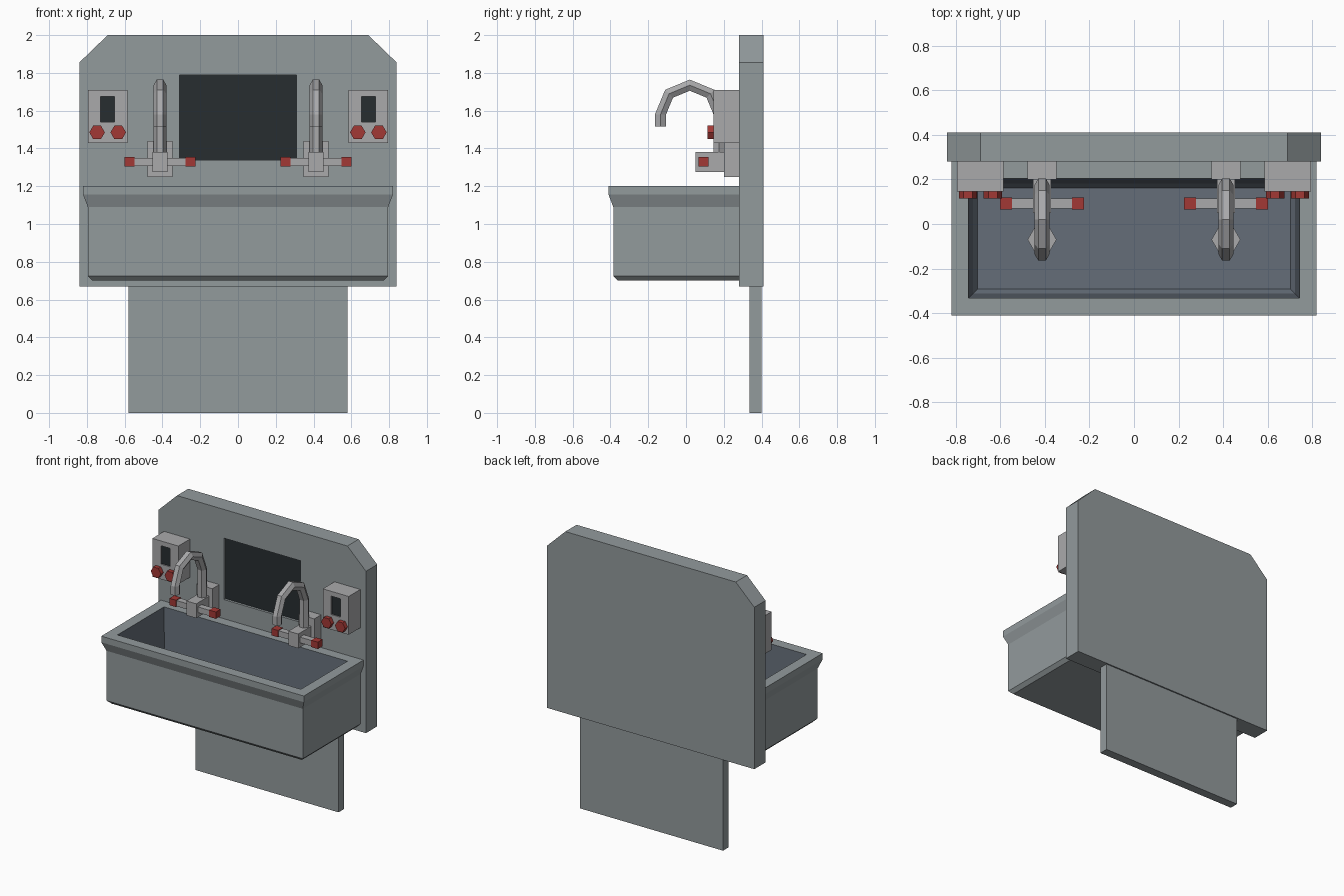
import bpy, bmesh, math
from mathutils import Vector, Matrix

if "Cube" in bpy.data.objects:
    bpy.data.objects.remove(bpy.data.objects["Cube"])


def material(name, rgb):
    m = bpy.data.materials.new(name)
    m.diffuse_color = (*rgb, 1)
    m.use_nodes = True
    m.node_tree.nodes["Principled BSDF"].inputs["Base Color"].default_value = m.diffuse_color
    return m


STEEL = material("steel", (0.29, 0.325, 0.335))
INNER = material("basin_inner", (0.13, 0.155, 0.19))
LIGHT = material("fixture_grey", (0.40, 0.40, 0.41))
DARK = material("dark_glass", (0.02, 0.026, 0.03))
RED = material("red", (0.36, 0.04, 0.035))


def finish(bm, name, *mats):
    bmesh.ops.recalc_face_normals(bm, faces=bm.faces)
    me = bpy.data.meshes.new(name)
    bm.to_mesh(me)
    bm.free()
    for m in mats:
        me.materials.append(m)
    ob = bpy.data.objects.new(name, me)
    bpy.context.collection.objects.link(ob)
    return ob


def box(name, x, y, z, mat):
    bm = bmesh.new()
    bmesh.ops.create_cube(bm, size=1)
    for v in bm.verts:
        v.co = [(a + b) / 2 + c * (b - a) for (a, b), c in zip((x, y, z), v.co)]
    return finish(bm, name, mat)


def loft(name, rings, mats, inner_from=None):
    """Bridge successive closed rings and cap both ends."""
    bm = bmesh.new()
    vs = [[bm.verts.new(p) for p in r] for r in rings]
    n = len(vs[0])
    for k, (a, b) in enumerate(zip(vs, vs[1:])):
        for i in range(n):
            f = bm.faces.new((a[i], a[(i + 1) % n], b[(i + 1) % n], b[i]))
            if inner_from is not None and k >= inner_from:
                f.material_index = 1
    bm.faces.new(vs[0])
    cap = bm.faces.new(vs[-1])
    if inner_from is not None:
        cap.material_index = 1
    return finish(bm, name, *mats)


def hexagon(name, centre, r, depth, axis, mat):
    bm = bmesh.new()
    rot = Matrix.Rotation(math.pi / 2, 4, 'X') if axis == 'Y' else Matrix()
    pts = [[Vector((r * math.cos(i * math.pi / 3), r * math.sin(i * math.pi / 3), d))
            for i in range(6)] for d in (-depth / 2, depth / 2)]
    bm.free()
    return loft(name, [[Vector(centre) + rot @ p for p in ring] for ring in pts], [mat])


def recess(ob, x, y, z):
    """Cut a shallow pocket into a part."""
    cutter = box("cutter", x, y, z, DARK)
    cutter.hide_render = True
    mod = ob.modifiers.new("pocket", 'BOOLEAN')
    mod.operation = 'DIFFERENCE'
    mod.solver = 'EXACT'
    mod.object = cutter
    bpy.context.view_layer.objects.active = ob
    bpy.ops.object.modifier_apply(modifier=mod.name)
    bpy.data.objects.remove(cutter)


# Back panel with clipped top corners, and its lower support panel
outline = [(-0.84, 0.67), (0.84, 0.67), (0.84, 1.855), (0.69, 2.0), (-0.69, 2.0), (-0.84, 1.855)]
panel = loft("back_panel", [[(x, y, z) for x, z in outline] for y in (0.28, 0.41)], [STEEL])
recess(panel, (-0.31, 0.31), (0.2, 0.30), (1.34, 1.79))
box("screen", (-0.31, 0.31), (0.298, 0.32), (1.34, 1.79), DARK)
box("lower_panel", (-0.58, 0.58), (0.335, 0.40), (0, 0.68), STEEL)

# Basin: outer wall up to the rim, then inner wall down to the floor
profile = [  # half width, front y, back y, z
    (0.77, -0.36, 0.285, 0.70), (0.795, -0.385, 0.285, 0.725),
    (0.795, -0.385, 0.285, 1.09), (0.82, -0.41, 0.285, 1.155), (0.82, -0.41, 0.285, 1.20),
    (0.743, -0.333, 0.205, 1.20), (0.722, -0.312, 0.182, 0.80), (0.702, -0.293, 0.162, 0.77)]
loft("basin", [[(-w, f, z), (w, f, z), (w, b, z), (-w, b, z)] for w, f, b, z in profile],
     [STEEL, INNER], inner_from=5)

# Spout path: riser, half circle in four steps, short drop
arc = [math.radians(a) for a in (0, 45, 90, 135, 180)]
path = [(0.175, 1.36, 0)] + [(0.02 + 0.155 * math.cos(a), 1.58 + 0.155 * math.sin(a), a)
                             for a in arc] + [(-0.135, 1.515, math.pi)]


def spout(cx):
    rings = []
    for y, z, a in path:
        ring = []
        for i in range(6):
            t = i * math.pi / 3
            s = 0.034 * math.sin(t)
            ring.append((cx + 0.034 * math.cos(t), y + s * math.cos(a), z + s * math.sin(a)))
        rings.append(ring)
    loft("spout", rings, [LIGHT])


for side in (-1, 1):
    # Faucet with crossbar and red handles
    cx = side * 0.413
    box("faucet_plate", (cx - 0.065, cx + 0.065), (0.20, 0.285), (1.25, 1.44), LIGHT)
    box("faucet_body", (cx - 0.04, cx + 0.04), (0.05, 0.21), (1.275, 1.38), LIGHT)
    box("faucet_crossbar", (cx - 0.14, cx + 0.14), (0.07, 0.115), (1.308, 1.35), LIGHT)
    spout(cx)
    for e in (-1, 1):
        hx = cx + e * 0.161
        box("faucet_handle", (hx - 0.027, hx + 0.027), (0.065, 0.12), (1.304, 1.354), RED)
    hexagon("drain", (cx, -0.07, 0.775), 0.065, 0.02, 'Z', LIGHT)

    # Dispenser with window and two hexagonal buttons
    dx = side * 0.69
    unit = box("dispenser", (dx - 0.105, dx + 0.105), (0.145, 0.285), (1.43, 1.71), LIGHT)
    recess(unit, (dx - 0.037, dx + 0.037), (0.1, 0.155), (1.54, 1.675))
    box("dispenser_window", (dx - 0.037, dx + 0.037), (0.153, 0.17), (1.54, 1.675), DARK)
    for e in (-1, 1):
        hexagon("dispenser_button", (dx + e * 0.056, 0.132, 1.485), 0.041, 0.035, 'Y', RED)
